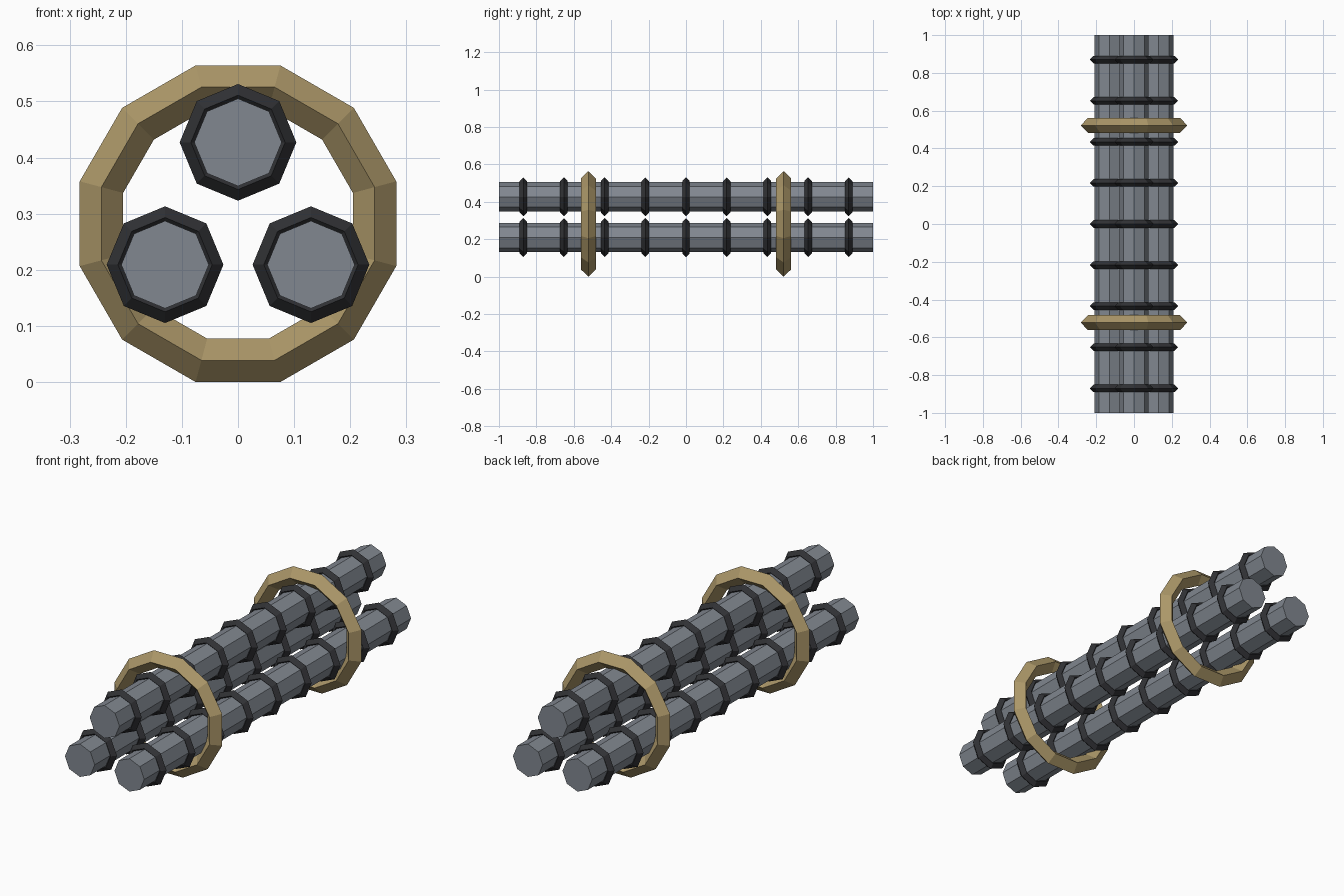
import bpy
from math import radians

if "Cube" in bpy.data.objects:
    bpy.data.objects.remove(bpy.data.objects["Cube"])


def material(name, rgb):
    m = bpy.data.materials.new(name)
    m.diffuse_color = (*rgb, 1)
    m.use_nodes = True
    m.node_tree.nodes["Principled BSDF"].inputs["Base Color"].default_value = m.diffuse_color
    return m


STEEL = material("steel", (0.22, 0.245, 0.28))
DARK = material("dark_metal", (0.03, 0.031, 0.035))
BRASS = material("brass", (0.41, 0.31, 0.14))


def finish(name, mat):
    ob = bpy.context.object
    ob.name = name
    ob.data.materials.append(mat)


def rod(name, x, z):
    bpy.ops.mesh.primitive_cylinder_add(vertices=8, radius=0.078, depth=2,
                                        location=(x, 0, z), rotation=(radians(90), 0, 0))
    finish(name, STEEL)


def ring(name, loc, sides, major, minor, mat, turn=0):
    # Diamond-section ring around the y axis
    bpy.ops.mesh.primitive_torus_add(major_segments=sides, minor_segments=4,
                                     major_radius=major, minor_radius=minor,
                                     location=loc, rotation=(radians(90), radians(turn), 0))
    finish(name, mat)


# Three octagonal rods, each with nine evenly spaced ribs
for label, x, z in (("top", 0, 0.427), ("left", -0.13, 0.209), ("right", 0.13, 0.209)):
    rod(f"{label}_rod", x, z)
    for i in range(9):
        ring(f"{label}_rib_{i + 1}", (x, (i - 4) * 0.2175, z), 8, 0.084, 0.02, DARK)

# Two twelve-sided binding hoops
for label, y in (("front", -0.522), ("back", 0.522)):
    ring(f"{label}_hoop", (0, y, 0.282), 12, 0.252, 0.04, BRASS, turn=15)
